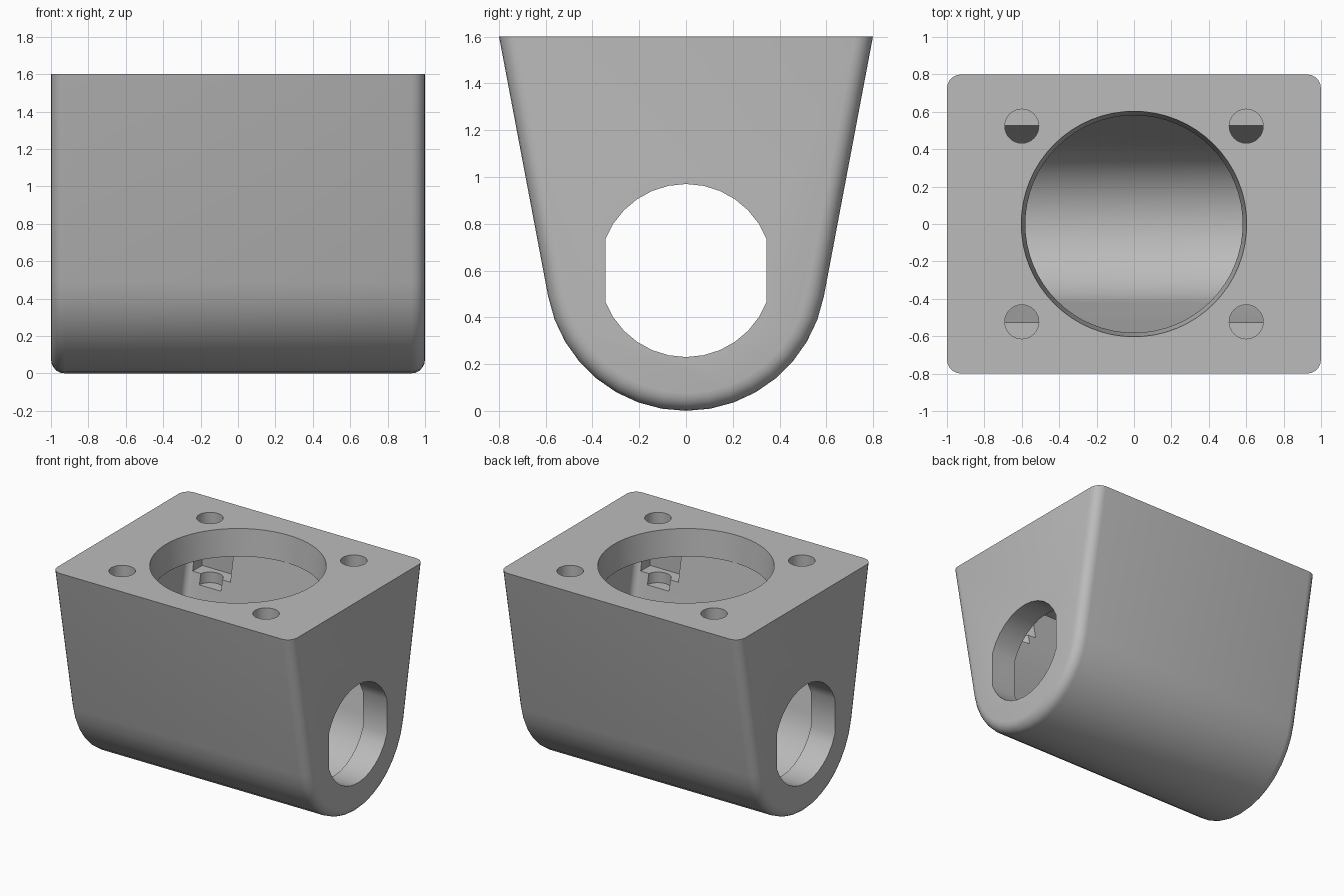
import bpy, bmesh, math

cube = bpy.data.objects.get("Cube")
if cube:
    bpy.data.objects.remove(cube, do_unlink=True)

grey = bpy.data.materials.new("plain grey")
grey.use_nodes = True
colour = (0.5, 0.5, 0.5, 1)
grey.diffuse_color = colour
grey.node_tree.nodes["Principled BSDF"].inputs["Base Color"].default_value = colour

CENTRE = 0.6          # height of the rounded belly and of the side holes
SLOPE = math.radians(10.7)


def make_object(name, bm):
    bmesh.ops.recalc_face_normals(bm, faces=bm.faces)
    mesh = bpy.data.meshes.new(name)
    bm.to_mesh(mesh)
    bm.free()
    mesh.materials.append(grey)
    obj = bpy.data.objects.new(name, mesh)
    bpy.context.collection.objects.link(obj)
    return obj


def u_profile(radius, top):
    """Rounded belly with straight sides flaring outwards up to the top."""
    steps = 16
    sweep = math.pi + 2 * SLOPE - 4 * SLOPE
    start = math.pi + SLOPE
    pts = []
    for i in range(steps + 1):
        a = start + sweep * i / steps
        pts.append((radius * math.cos(a), CENTRE + radius * math.sin(a)))
    y, z = pts[-1]
    half = y + (top - z) * math.tan(SLOPE)
    return [(-half, top)] + pts + [(half, top)]


def prism_x(name, profile, half, top=None, bevel=0):
    """Extrude a (y, z) profile along x and round its end edges below the top."""
    bm = bmesh.new()
    face = bm.faces.new([bm.verts.new((-half, y, z)) for y, z in profile])
    ext = bmesh.ops.extrude_face_region(bm, geom=[face])
    new = [v for v in ext["geom"] if isinstance(v, bmesh.types.BMVert)]
    bmesh.ops.translate(bm, verts=new, vec=(2 * half, 0, 0))
    if not any(len(f.verts) > 4 and f.verts[0].co.x < 0 and f.calc_center_median().x < -half + 0.001
               for f in bm.faces):
        bm.faces.new([v for v in bm.verts if v.co.x < 0])
    if bevel:
        edges = [e for e in bm.edges
                 if abs(e.verts[0].co.x - e.verts[1].co.x) < 0.001
                 and min(v.co.z for v in e.verts) < top - 0.001]
        bmesh.ops.bevel(bm, geom=edges, offset=bevel, segments=5,
                        profile=0.5, affect="EDGES")
    return make_object(name, bm)


def cone_z(name, x, y, low, high, r_low, r_high, sides):
    bm = bmesh.new()
    bmesh.ops.create_cone(bm, cap_ends=True, segments=sides,
                          radius1=r_low, radius2=r_high, depth=high - low)
    bmesh.ops.translate(bm, verts=bm.verts, vec=(x, y, (low + high) / 2))
    return make_object(name, bm)


def box(name, low, high):
    bm = bmesh.new()
    bmesh.ops.create_cube(bm, size=1)
    for v in bm.verts:
        v.co = [lo if c < 0 else hi for c, lo, hi in zip(v.co, low, high)]
    return make_object(name, bm)


# Outer shell
body = prism_x("housing_body", u_profile(0.6, 1.6), 1.0, 1.6, 0.075)

# Inner cavity and tapered round opening
cutters = [
    prism_x("cavity_cutter", u_profile(0.43, 1.4), 0.8, 1.4, 0.05),
    cone_z("opening_cutter", 0, 0, 1.38, 1.62, 0.579, 0.605, 64),
]

# Side holes: circles with two flat sides
r, flat = 0.37, 0.345
edge = math.acos(flat / r)
hole = []
for base in (0, math.pi):
    for i in range(13):
        a = base + edge + (math.pi - 2 * edge) * i / 12
        hole.append((r * math.cos(a), CENTRE + r * math.sin(a)))
cutters.append(prism_x("side_hole_cutter", hole, 1.2))

# Screw holes with nut slots opening into the cavity
for sx in (-1, 1):
    for sy in (-1, 1):
        cutters.append(cone_z("screw_hole_cutter", sx * 0.6, sy * 0.523,
                              1.07, 1.7, 0.091, 0.091, 32))
        y0, y1 = sorted((sy * 0.4, sy * 0.655))
        cutters.append(box("nut_slot_cutter", (sx * 0.6 - 0.157, y0, 1.15),
                           (sx * 0.6 + 0.157, y1, 1.35)))

for cutter in cutters:
    cutter.hide_render = True
    cutter.hide_viewport = True
    mod = body.modifiers.new(cutter.name, "BOOLEAN")
    mod.operation = "DIFFERENCE"
    mod.solver = "EXACT"
    mod.object = cutter

# Apply the cuts and drop the cutters
deps = bpy.context.evaluated_depsgraph_get()
cut_mesh = bpy.data.meshes.new_from_object(body.evaluated_get(deps))
body.modifiers.clear()
body.data = cut_mesh
for cutter in cutters:
    bpy.data.objects.remove(cutter, do_unlink=True)

bpy.ops.object.select_all(action="DESELECT")
body.select_set(True)
bpy.context.view_layer.objects.active = body
bpy.ops.object.shade_smooth_by_angle(angle=math.radians(30))
